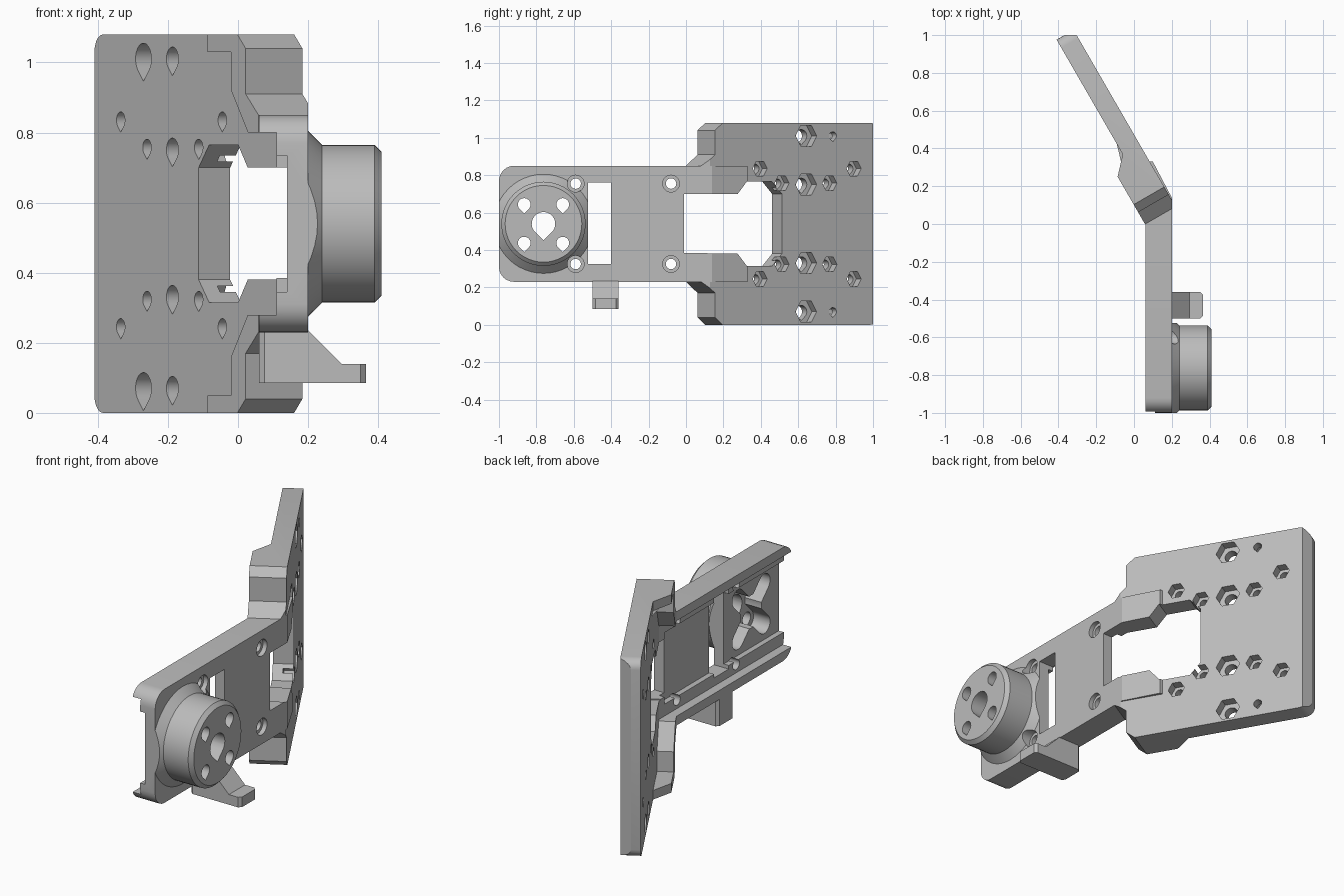
import bpy, bmesh, math

if "Cube" in bpy.data.objects:
    bpy.data.objects.remove(bpy.data.objects["Cube"])

C, S = math.cos(math.radians(30)), 0.5
MID = 0.54                                   # height of the mirror plane

# Frames map (p, q, depth) to world coordinates
def arm_f(y, z, x): return (x, y, z)
def plate_f(d, z, n): return (C * n - S * d, S * n + C * d, z)
def plate_edge_f(d, n, z): return plate_f(d, z, n)
def top_f(x, y, z): return (x, y, z)
def front_f(x, z, y): return (x, y, z)

grey = bpy.data.materials.new("grey_plastic")
grey.diffuse_color = (0.5, 0.5, 0.5, 1)
grey.use_nodes = True
grey.node_tree.nodes["Principled BSDF"].inputs["Base Color"].default_value = grey.diffuse_color

def loft(name, rings):
    """Closed solid through a list of equal-length point rings."""
    bm = bmesh.new()
    loops = [[bm.verts.new(p) for p in r] for r in rings]
    n = len(loops[0])
    for a, b in zip(loops, loops[1:]):
        for i in range(n):
            bm.faces.new((a[i], a[(i + 1) % n], b[(i + 1) % n], b[i]))
    bm.faces.new(loops[0])
    bm.faces.new(loops[-1])
    bmesh.ops.recalc_face_normals(bm, faces=bm.faces)
    me = bpy.data.meshes.new(name)
    bm.to_mesh(me)
    bm.free()
    me.materials.append(grey)
    ob = bpy.data.objects.new(name, me)
    bpy.context.collection.objects.link(ob)
    return ob

def prism(name, pts, a, b, frame):
    return loft(name, [[frame(p, q, w) for p, q in pts] for w in (a, b)])

def rect(p0, p1, q0, q1):
    return [(p0, q0), (p1, q0), (p1, q1), (p0, q1)]

def ring(p, q, r, n=24, start=0.0, sweep=360.0):
    full = sweep == 360
    return [(p + r * math.cos(math.radians(start + sweep * i / (n if full else n - 1))),
             q + r * math.sin(math.radians(start + sweep * i / (n if full else n - 1))))
            for i in range(n)]

def teardrop(p, q, r):
    return ring(p, q, r, 20, -45, 270) + [(p, q - 1.414 * r)]

def mirror_z(pts):
    """Complete an upper half outline with its mirror image below."""
    return pts + [(p, 2 * MID - q) for p, q in reversed(pts)]

def combine(ob, tool, op):
    m = ob.modifiers.new(op.lower(), 'BOOLEAN')
    m.operation, m.solver, m.object = op, 'EXACT', tool
    bpy.context.view_layer.objects.active = ob
    bpy.ops.object.modifier_apply(modifier=m.name)
    bpy.data.objects.remove(tool)

# Angled mounting plate: outline, then thinned beyond the sloped rib ends
outline = mirror_z([(-0.03, 0.85), (0.043, 0.91), (0.043, 1.04), (0.09, 1.08)]
                   + ring(1.0, 1.03, 0.05, 6, 90, -90))
plate = prism("angled_bracket", outline, 0.05, 0.237, plate_f)
combine(plate, prism("thin_cut", [(0.26, 0), (0.26, 0.05), (0.35, 0.133), (1.2, 0.133), (1.2, 0)],
                     -0.1, 1.2, plate_edge_f), 'DIFFERENCE')
combine(plate, prism("flush_cut", rect(0.2, 0.4, -0.2, 0.139), -0.1, 1.2, top_f), 'DIFFERENCE')
combine(plate, prism("end_cut", rect(-0.6, 0.1, 1.0, 1.2), -0.1, 1.2, top_f), 'DIFFERENCE')

# Arm with rounded front corners
arm = prism("arm", mirror_z([(0.02, 0.85)] + ring(-0.92, 0.77, 0.08, 7, 90, 90)), 0.06, 0.2, arm_f)
combine(plate, arm, 'UNION')

# Hinge cheeks wrapping on to the plate
cheeks = prism("cheeks", [(0.06, 0), (0.2, 0), (0.2, 0.14), (0.1, 0.33), (0.07, 0.33), (0.06, 0.3)],
               0.23, 0.85, top_f)
combine(plate, cheeks, 'UNION')

# Round hub on a conical foot, trimmed flush with the arm's end
HY = -0.762
hub = loft("hub", [[arm_f(y, z, x) for y, z in ring(HY, MID, r, 48)] for x, r in
                   ((0.19, 0.265), (0.2, 0.265), (0.24, 0.225), (0.39, 0.225), (0.41, 0.205))])
combine(hub, prism("hub_trim", rect(-1.2, -1.0, 0, 1), 0.1, 0.5, arm_f), 'DIFFERENCE')
combine(plate, hub, 'UNION')

# Tab below the arm, with chamfered corners
tab = prism("tab", [(0.06, 0.24), (0.2, 0.24), (0.2, 0.235), (0.295, 0.14), (0.365, 0.14),
                    (0.365, 0.085), (0.06, 0.085)], -0.6, -0.3, front_f)
combine(tab, prism("tab_plan", [(0.06, -0.485), (0.075, -0.5), (0.35, -0.5), (0.365, -0.485),
                                (0.365, -0.375), (0.35, -0.36), (0.075, -0.36), (0.06, -0.375)],
                   0, 0.5, top_f), 'INTERSECT')
combine(plate, tab, 'UNION')

def cut(pts, a, b, frame):
    combine(plate, prism("cutter", pts, a, b, frame), 'DIFFERENCE')

# Stepped channel along the back of the arm, and the pocket behind the plate
cut(rect(-1.1, 0.075, 0.28, 0.80), 0.0, 0.11, arm_f)
cut(rect(-1.1, 0.03, 0.345, 0.735), 0.0, 0.14, arm_f)
cut(mirror_z([(0.01, 0.80), (0.03, 0.80), (0.126, 0.92), (0.126, 1.03), (0.6, 1.03)]),
    -0.05, 0.133, plate_f)

# Large window through the hinge, and the slot beside the hub
cut(rect(-0.01, 0.15, 0.385, 0.70), 0.0, 0.3, arm_f)
cut(mirror_z([(0.0, 0.70), (0.175, 0.70), (0.23, 0.765), (0.395, 0.765), (0.455, 0.70)]),
    -0.05, 0.4, plate_f)
cut(rect(-0.525, -0.40, 0.325, 0.76), 0.0, 0.3, arm_f)

# Cross-shaped pocket in the back of the hub
for ang in (45, 135):
    ux, uz = math.cos(math.radians(ang)) * 0.16, math.sin(math.radians(ang)) * 0.16
    cut(ring(HY + ux, MID + uz, 0.05, 10, ang - 90, 180)
        + ring(HY - ux, MID - uz, 0.05, 10, ang + 90, 180), 0.1, 0.24, arm_f)
cut(ring(HY, MID, 0.09), 0.1, 0.24, arm_f)

# Hub holes
cut(teardrop(HY, MID, 0.063), 0.1, 0.5, arm_f)
for sy in (-1, 1):
    for sz in (-1, 1):
        cut(teardrop(HY + sy * 0.103, MID + sz * 0.103, 0.034), 0.1, 0.5, arm_f)

# Arm screw holes with counterbores
for y in (-0.59, -0.08):
    for z in (0.755, 2 * MID - 0.755):
        cut(ring(y, z, 0.028), 0.0, 0.25, arm_f)
        cut(ring(y, z, 0.045), 0.175, 0.28, arm_f)

# Plate holes: (distance, height, hole radius, nut radius)
for d, z, r, nut in ((0.32, 0.835, 0.024, 0.045), (0.455, 0.757, 0.024, 0.045),
                     (0.605, 0.75, 0.034, 0.065), (0.75, 0.757, 0.024, 0.045),
                     (0.90, 0.835, 0.024, 0.045), (0.605, 1.01, 0.034, 0.065),
                     (0.77, 1.01, 0.022, 0)):
    for h in (z, 2 * MID - z):
        cut(teardrop(d, h, r), 0.0, 0.4, plate_f)
        if nut:
            cut(ring(d, h, nut, 6), 0.185, 0.4, plate_f)
        else:                                # wide mouth on the rear face
            cut(teardrop(d, h, 0.045), 0.0, 0.19, plate_f)

bpy.ops.object.select_all(action='DESELECT')
plate.select_set(True)
bpy.context.view_layer.objects.active = plate
bpy.ops.object.shade_smooth_by_angle(angle=math.radians(25))
